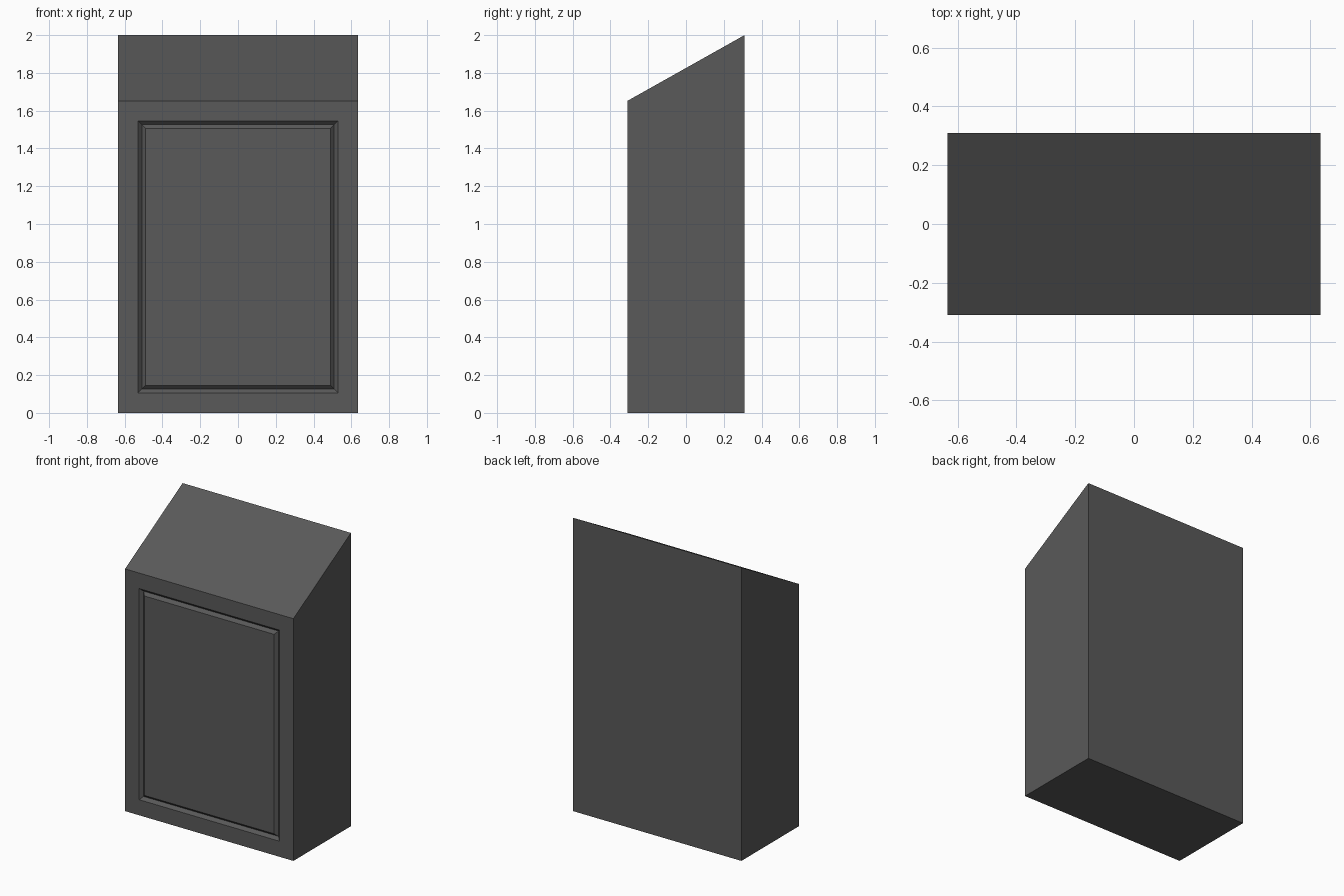
import bpy
import bmesh

if "Cube" in bpy.data.objects:
    bpy.data.objects.remove(bpy.data.objects["Cube"])

HALF_W, HALF_D = 0.635, 0.31
FRONT_H, BACK_H = 1.652, 2.0

# Body: sloped-top side profile extruded across the width
bm = bmesh.new()
profile = [(-HALF_D, 0), (HALF_D, 0), (HALF_D, BACK_H), (-HALF_D, FRONT_H)]
side = bm.faces.new([bm.verts.new((-HALF_W, y, z)) for y, z in profile])
ext = bmesh.ops.extrude_face_region(bm, geom=[side], use_keep_orig=True)
moved = [g for g in ext["geom"] if isinstance(g, bmesh.types.BMVert)]
bmesh.ops.translate(bm, verts=moved, vec=(2 * HALF_W, 0, 0))
bmesh.ops.recalc_face_normals(bm, faces=bm.faces[:])

# Front panel: V-shaped groove made by insetting in, down and back up
front = min(bm.faces, key=lambda f: f.calc_center_median().y)
for inset, push in ((0.106, 0), (0.02, 0.02), (0.02, -0.02)):
    bmesh.ops.inset_region(bm, faces=[front], thickness=inset, use_even_offset=True)
    bmesh.ops.translate(bm, verts=front.verts[:], vec=(0, push, 0))

mesh = bpy.data.meshes.new("cabinet_body")
bm.to_mesh(mesh)
bm.free()
body = bpy.data.objects.new("cabinet_body", mesh)
bpy.context.collection.objects.link(body)

# Dark grey finish
mat = bpy.data.materials.new("dark_grey")
mat.diffuse_color = (0.1, 0.1, 0.1, 1)
mat.use_nodes = True
mat.node_tree.nodes["Principled BSDF"].inputs["Base Color"].default_value = mat.diffuse_color
mesh.materials.append(mat)
